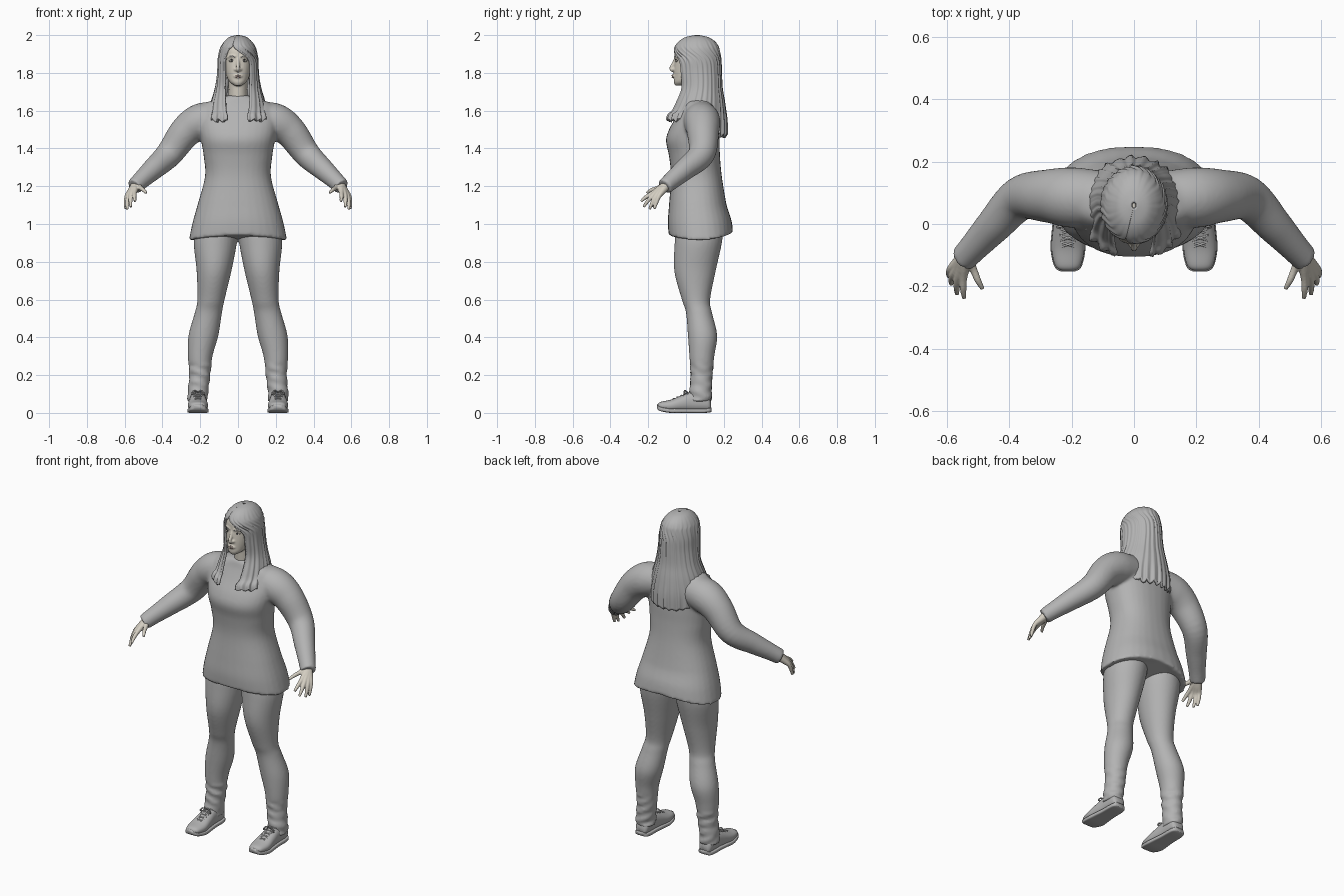
import bpy, bmesh, math, random
from mathutils import Vector

random.seed(4)
if "Cube" in bpy.data.objects:
    bpy.data.objects.remove(bpy.data.objects["Cube"])


def material(name, r, g, b):
    m = bpy.data.materials.new(name)
    m.use_nodes = True
    m.diffuse_color = (r, g, b, 1)
    m.node_tree.nodes["Principled BSDF"].inputs["Base Color"].default_value = (r, g, b, 1)
    return m


GREY = material("soft grey", .45, .45, .45)
SKIN = material("pale skin", .66, .62, .54)
LIP = material("muted lip", .45, .36, .32)
DARK = material("dark eye", .08, .08, .08)


def smooth(rows, steps=6):
    """Catmull-Rom interpolation of section rows."""
    out = []
    for i in range(len(rows) - 1):
        a, b, c, d = (rows[max(0, min(len(rows) - 1, i + k))] for k in (-1, 0, 1, 2))
        for s in range(steps):
            t = s / steps
            out.append([q + t * (r - p) / 2 + t * t * (2 * p - 5 * q + 4 * r - w) / 2
                        + t ** 3 * (3 * q - p - 3 * r + w) / 2 for p, q, r, w in zip(a, b, c, d)])
    return out + [list(rows[-1])]


def bridge(bm, rings, closed=True):
    rings = [[bm.verts.new(p) for p in ring] for ring in rings]
    n = len(rings[0])
    for lo, hi in zip(rings, rings[1:]):
        for i in range(n if closed else n - 1):
            j = (i + 1) % n
            bm.faces.new((lo[i], lo[j], hi[j], hi[i]))
    if closed:
        bm.faces.new(rings[0][::-1])
        bm.faces.new(rings[-1])


def ring(c, u, v, n=32, power=2.0):
    pts = []
    for i in range(n):
        a = 2 * math.pi * i / n
        x, y = (math.copysign(abs(k) ** (2 / power), k) for k in (math.cos(a), math.sin(a)))
        pts.append(Vector(c) + u * x + v * y)
    return pts


def loft(bm, rows, power=2.0, warp=None):
    """Stacked horizontal sections: x, front y, back y, z, half width."""
    rings = []
    for x, yf, yb, z, rx in smooth(rows):
        rings.append(ring((x, (yf + yb) / 2, z), Vector((rx, 0, 0)),
                          Vector((0, (yb - yf) / 2, 0)), power=power))
        if warp:
            rings[-1] = [warp(p) for p in rings[-1]]
    bridge(bm, rings)


def tube(bm, rows, n=16, steps=6):
    """Sections x, y, z, radius swept along their own path."""
    rows = smooth(rows, steps)
    pts = [Vector(r[:3]) for r in rows]
    rings = []
    for i, p in enumerate(pts):
        t = (pts[min(i + 1, len(pts) - 1)] - pts[max(i - 1, 0)]).normalized()
        u = t.cross(Vector((.03, .02, 1))).normalized()
        rings.append(ring(p, u * rows[i][3], u.cross(t) * rows[i][3], n))
    bridge(bm, rings)


def finish(name, bm, mat, voxel=0, passes=3):
    bmesh.ops.recalc_face_normals(bm, faces=bm.faces)
    for f in bm.faces:
        f.smooth = True
    me = bpy.data.meshes.new(name)
    bm.to_mesh(me)
    bm.free()
    me.materials.append(mat)
    ob = bpy.data.objects.new(name, me)
    bpy.context.collection.objects.link(ob)
    if voxel:
        r = ob.modifiers.new("fuse", 'REMESH')
        r.mode, r.voxel_size, r.use_smooth_shade = 'VOXEL', voxel, True
        s = ob.modifiers.new("soften", 'SMOOTH')
        s.iterations = passes
    return ob


def side(rows, s):
    return [(s * r[0],) + tuple(r[1:]) for r in rows]


def ball(name, loc, size, mat):
    bm = bmesh.new()
    bmesh.ops.create_uvsphere(bm, u_segments=16, v_segments=10, radius=1)
    for v in bm.verts:
        v.co = Vector(loc) + v.co * Vector(size)
    finish(name, bm, mat)


# Sweater: torso and sleeves fused, hem raised at front and back
def hem(p):
    p.z += (.04 if p.y > .08 else .025) * (1 - (p.x / .255) ** 2) * max(0, (1.1 - p.z) / .175)
    return p


bm = bmesh.new()
loft(bm, [(0, -.092, .25, .915, .26), (0, -.096, .24, 1, .242), (0, -.09, .215, 1.1, .215),
          (0, -.08, .19, 1.25, .175), (0, -.09, .18, 1.36, .182), (0, -.106, .178, 1.44, .195),
          (0, -.09, .175, 1.5, .205), (0, -.05, .17, 1.57, .21), (0, -.02, .155, 1.63, .185),
          (0, -.008, .135, 1.665, .11), (0, 0, .12, 1.68, .06)], 2.3, hem)
for s in (1, -1):
    tube(bm, side([(.1, .08, 1.56, .09), (.2, .085, 1.54, .097), (.28, .09, 1.485, .085),
                   (.365, .082, 1.37, .071), (.45, -.005, 1.29, .058),
                   (.51, -.07, 1.235, .048), (.55, -.113, 1.197, .043)], s), 28)
finish("sweater", bm, GREY, .009, 5)

# Trousers: pelvis and legs fused, with folds near the ankle
def folds(p):
    if p.z < .26:
        p.y += .004 * math.sin(p.z * 120 + p.x * 40)
        p.x += .003 * math.sin(p.z * 95 + p.y * 50)
    return p


bm = bmesh.new()
loft(bm, [(0, -.04, .19, .965, .19), (0, -.045, .195, 1.03, .19), (0, -.04, .17, 1.1, .16)])
for s in (1, -1):
    loft(bm, side([(.11, -.05, .2, 1, .11), (.12, -.06, .19, .9, .114), (.127, -.062, .157, .75, .092),
                   (.143, -.022, .128, .6, .072), (.157, 0, .138, .53, .072), (.183, .01, .165, .41, .079),
                   (.2, .018, .15, .3, .065), (.203, .024, .14, .2, .056),
                   (.213, .018, .136, .1, .054), (.213, .02, .137, .06, .054)], s), 2, folds)
finish("trousers", bm, GREY, .008, 4)

# Shoes: upper, sole and laces
for s, label in ((1, "left"), (-1, "right")):
    cx = s * .212
    shoe = smooth([(-.15, .018, .03, .045), (-.135, .04, .016, .058), (-.08, .053, .006, .07),
                   (-.02, .049, .006, .094), (.03, .044, .006, .112), (.09, .043, .006, .11),
                   (.12, .038, .008, .09), (.132, .025, .012, .06)])
    bm = bmesh.new()
    bridge(bm, [ring((cx, y, (lo + hi) / 2), Vector((w, 0, 0)), Vector((0, 0, (hi - lo) / 2)), 28, 2.3)
                for y, w, lo, hi in shoe])
    finish(label + "_shoe", bm, GREY)
    bm = bmesh.new()
    bridge(bm, [ring((cx, y * 1.02, lo + .006), Vector((w + .003, 0, 0)), Vector((0, 0, .012)), 28, 5)
                for y, w, lo, hi in shoe])
    finish(label + "_sole", bm, GREY)
    bm = bmesh.new()
    for k in range(5):
        y, z = -.075 + k * .021, .07 + k * .0085
        for d in (1, -1):
            tube(bm, [(cx - .026 * d, y, z - .006, .0035), (cx, y + .009, z + .006, .0035),
                      (cx + .026 * d, y + .018, z + .001, .0035)], 8, 3)
    for d in (1, -1):
        tube(bm, [(cx, .008, .108, .004), (cx + .02 * d, -.006, .118, .004),
                  (cx + .034 * d, -.01, .1, .004), (cx + .012 * d, -.002, .104, .004)], 8, 4)
    finish(label + "_laces", bm, GREY)

# Hands: each finger runs from the wrist so that the palm fuses
fingers = [((.548, -.175, 1.165), (.545, -.238, 1.12)), ((.566, -.172, 1.155), (.568, -.225, 1.09)),
           ((.58, -.16, 1.148), (.587, -.193, 1.078)), ((.588, -.143, 1.148), (.595, -.168, 1.08)),
           ((.515, -.148, 1.19), (.486, -.208, 1.165))]
wrist = Vector((.542, -.102, 1.206))
for s, label in ((1, "left"), (-1, "right")):
    bm = bmesh.new()
    for knuckle, tip in fingers:
        k, t = Vector(knuckle), Vector(tip)
        path = [(wrist * 1.0, .024), (wrist.lerp(k, .5), .019), (k, .0125),
                (k.lerp(t, .55) + Vector((.002, 0, .004)), .0105), (t, .007)]
        tube(bm, [(s * p.x, p.y, p.z, r) for p, r in path], 12, 4)
    finish(label + "_hand", bm, SKIN, .0035, 2)

# Head with neck, nose, brow ridge, cheeks and chin fused
bm = bmesh.new()
loft(bm, [(0, -.056, .0, 1.732, .018), (0, -.064, .04, 1.75, .042), (0, -.064, .1, 1.78, .06),
          (0, -.064, .14, 1.82, .071), (0, -.06, .15, 1.87, .077), (0, -.058, .15, 1.92, .077),
          (0, -.035, .13, 1.96, .058), (0, .02, .09, 1.98, .02)], 2.2)
loft(bm, [(0, .005, .12, 1.6, .06), (0, .0, .115, 1.68, .05), (0, -.005, .11, 1.77, .05)])
tube(bm, [(0, -.056, 1.878, .007), (0, -.066, 1.85, .009), (0, -.079, 1.824, .0105), (0, -.066, 1.812, .011)])
for s in (1, -1):
    tube(bm, side([(.002, -.06, 1.817, .008), (.014, -.062, 1.818, .0085), (.018, -.055, 1.82, .005)], s))
    tube(bm, side([(.01, -.055, 1.886, .009), (.035, -.048, 1.889, .009), (.06, -.022, 1.88, .008)], s))
tube(bm, [(-.02, -.055, 1.782, .008), (0, -.064, 1.782, .011), (.02, -.055, 1.782, .008)])
finish("head", bm, SKIN, .0045, 3)

# Eyes, brows and lips
for s, label in ((1, "left"), (-1, "right")):
    ball(label + "_eye", (s * .034, -.049, 1.863), (.014, .006, .006), SKIN)
    ball(label + "_iris", (s * .034, -.053, 1.863), (.006, .004, .0055), DARK)
    bm = bmesh.new()
    tube(bm, side([(.016, -.061, 1.884, .002), (.036, -.055, 1.89, .003), (.056, -.036, 1.884, .0015)], s), 8)
    finish(label + "_brow", bm, GREY)
    bm = bmesh.new()
    tube(bm, side([(.019, -.053, 1.863, .001), (.034, -.055, 1.871, .0018), (.05, -.042, 1.864, .001)], s), 8)
    finish(label + "_lashes", bm, DARK)
for z, label in ((1.786, "upper"), (1.777, "lower")):
    bm = bmesh.new()
    tube(bm, [(-.023, -.058, 1.781, .002), (0, -.071, z, .005), (.023, -.058, 1.781, .002)])
    finish(label + "_lip", bm, LIP)

# Long hair: open curtain around the face with a side parting and strand grooves
# rows: height, half width, front y, back y, right edge angle, left edge angle
hair = smooth([(2, .008, .05, .07, 162, 198), (1.99, .045, .0, .115, 162, 198),
               (1.97, .07, -.035, .15, 162, 198), (1.945, .088, -.056, .17, 160, 196),
               (1.92, .098, -.064, .178, 146, 178), (1.87, .107, -.064, .185, 138, 143),
               (1.8, .11, -.057, .188, 139, 139), (1.72, .122, -.045, .192, 145, 145),
               (1.64, .145, -.07, .205, 152, 152), (1.55, .165, -.105, .215, 159, 159),
               (1.465, .17, -.115, .215, 159, 159)], 5)
n = 160
strand = [random.uniform(-1, 1) for _ in range(n + 1)]
strand = [(strand[i] + strand[i - 1]) / 2 + .8 * math.sin(i * .9) for i in range(n + 1)]
rings = []
for z, rx, yf, yb, right, left in hair:
    row = []
    fall = max(0, min(1, (2 - z) / .1))
    low = max(0, (1.6 - z) / .135)
    for i in range(n + 1):
        a = math.radians(-right + (right + left) * i / n)
        g = 1 + .016 * strand[i] * fall * (1 + low)
        lift = .085 * min(1, abs(a) / 2) ** 2 + .008 * strand[i]
        row.append(Vector((rx * g * math.sin(a), (yf + yb) / 2 + (yb - yf) / 2 * g * math.cos(a),
                           z + lift * low)))
    rings.append(row)
bm = bmesh.new()
bridge(bm, rings, False)
ob = finish("hair", bm, GREY)
shell = ob.modifiers.new("thickness", 'SOLIDIFY')
shell.thickness, shell.offset = .012, -1
